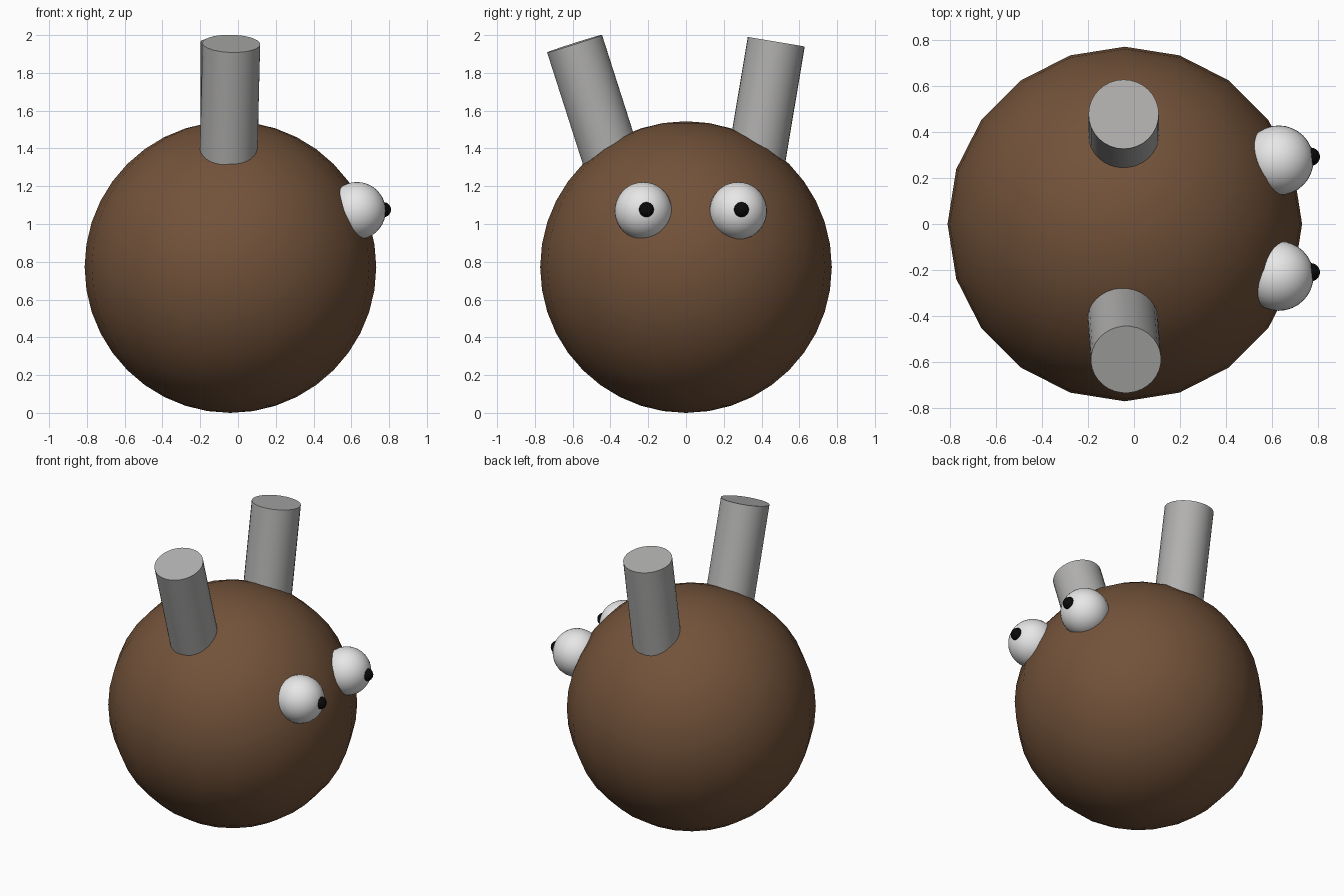
import bpy, math
from mathutils import Vector

if "Cube" in bpy.data.objects:
    bpy.data.objects.remove(bpy.data.objects["Cube"])


def material(name, rgb):
    m = bpy.data.materials.new(name)
    m.diffuse_color = (*rgb, 1.0)
    m.use_nodes = True
    m.node_tree.nodes["Principled BSDF"].inputs["Base Color"].default_value = m.diffuse_color
    return m


brown = material("brown", (0.17, 0.085, 0.042))
white = material("white", (0.85, 0.85, 0.85))
black = material("black", (0.003, 0.003, 0.003))
grey = material("grey", (0.44, 0.435, 0.43))


def finish(name, mat):
    o = bpy.context.object
    o.name = name
    o.data.materials.append(mat)
    bpy.ops.object.shade_smooth_by_angle(angle=math.radians(40))
    return o


def ball(name, centre, r, mat, segs, rings):
    bpy.ops.mesh.primitive_uv_sphere_add(segments=segs, ring_count=rings, radius=r, location=centre)
    return finish(name, mat)


def horn(name, top, direction, length, r):
    top, d = Vector(top), Vector(direction).normalized()
    bpy.ops.mesh.primitive_cylinder_add(vertices=32, radius=r, depth=length,
                                        location=top - d * length / 2)
    o = finish(name, grey)
    o.rotation_euler = d.to_track_quat('Z', 'Y').to_euler()


# Round body, 20-sided around the vertical axis
ball("body", (-0.04, 0, 0.772), 0.772, brown, 20, 20)

# Eyes half sunk in the body, with small bulging pupils
for side, y, py in (("left", 0.277, 0.293), ("right", -0.226, -0.21)):
    ball(side + "_eye", (0.63, y, 1.07), 0.152, white, 32, 20)
    ball(side + "_pupil", (0.77, py, 1.076), 0.04, black, 20, 12)

# Splayed cylinder horns
horn("left_horn", (-0.045, 0.478, 1.965), (0, 0.168, 1), 0.85, 0.153)
horn("right_horn", (-0.035, -0.59, 1.955), (0.025, -0.32, 1), 0.85, 0.153)
